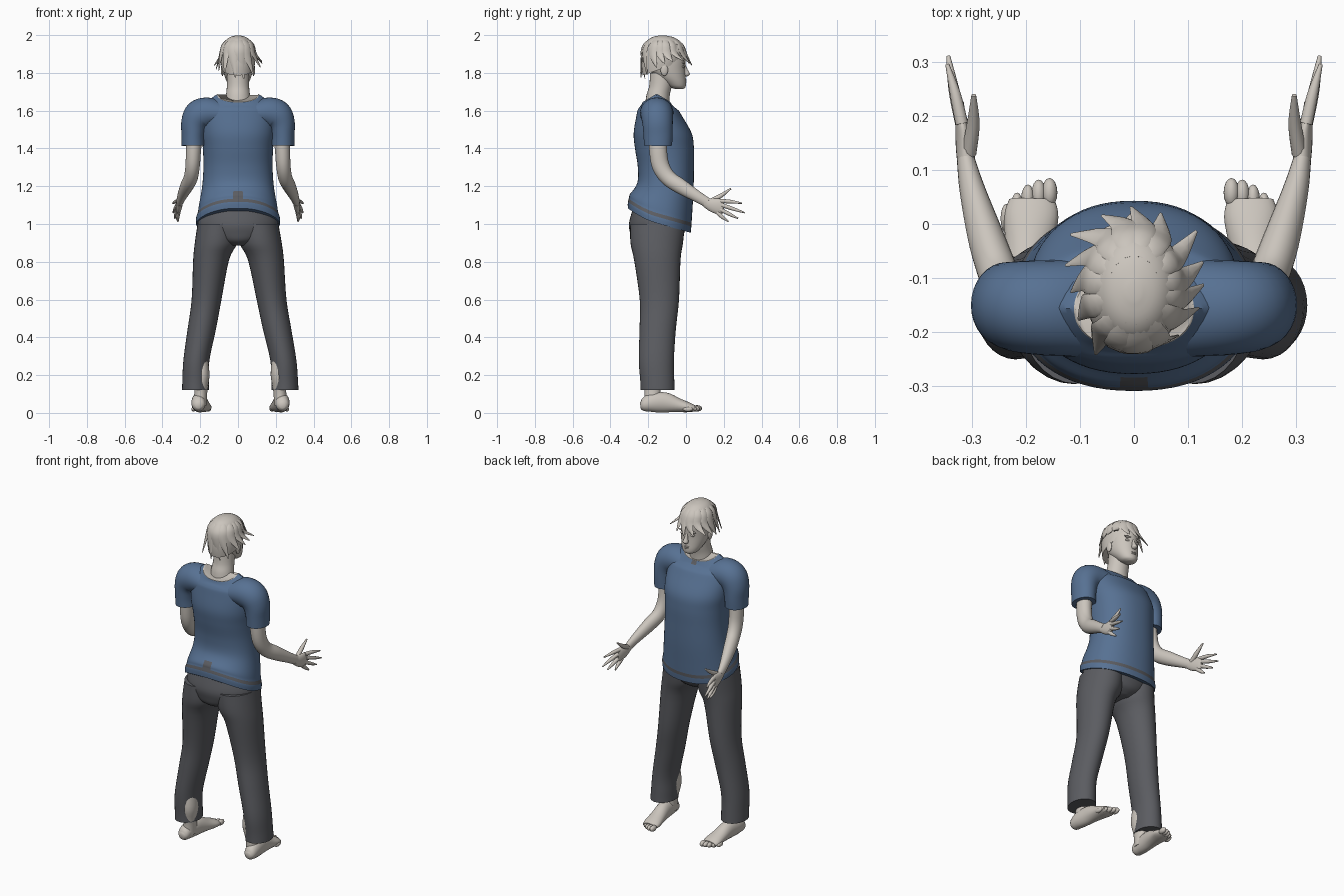
import bpy, bmesh, math
from mathutils import Vector, Matrix

if "Cube" in bpy.data.objects:
    bpy.data.objects.remove(bpy.data.objects["Cube"], do_unlink=True)


def material(name, rgb):
    m = bpy.data.materials.new(name)
    m.use_nodes = True
    m.diffuse_color = (*rgb, 1)
    bsdf = next(n for n in m.node_tree.nodes if n.type == 'BSDF_PRINCIPLED')
    bsdf.inputs["Base Color"].default_value = (*rgb, 1)
    bsdf.inputs["Roughness"].default_value = 0.8
    return m


SKIN = material("pale skin", (0.60, 0.56, 0.51))
BLUE = material("blue cloth", (0.095, 0.165, 0.29))
GREY = material("charcoal cloth", (0.105, 0.108, 0.12))
PARTS = []


def finish(name, bm, mats):
    me = bpy.data.meshes.new(name)
    bm.to_mesh(me)
    bm.free()
    ob = bpy.data.objects.new(name, me)
    bpy.context.collection.objects.link(ob)
    for m in mats:
        me.materials.append(m)
    PARTS.append(ob)


def smooth_path(pts, sub):
    """Catmull-Rom through the sections (x, y, z, radius_u, radius_v)."""
    out = []
    for i in range(len(pts) - 1):
        p = [pts[max(0, min(len(pts) - 1, i + k))] for k in (-1, 0, 1, 2)]
        for j in range(sub):
            t = j / sub
            out.append([0.5 * (2 * b + (c - a) * t + (2 * a - 5 * b + 4 * c - d) * t * t
                               + (3 * b - a - 3 * c + d) * t ** 3) for a, b, c, d in zip(*p)])
    return out + [list(pts[-1])]


def loft(name, pts, mats, ref=(1, 0, 0), n=24, sub=4, upright=False, e=1.0, warp=None, paint=None):
    """Skin elliptical sections along a path, capped at both ends."""
    secs = smooth_path(pts, sub)
    cen = [Vector(s[:3]) for s in secs]
    bm = bmesh.new()
    rings = []
    for i, s in enumerate(secs):
        t = Vector((0, 0, 1)) if upright else \
            (cen[min(i + 1, len(cen) - 1)] - cen[max(i - 1, 0)]).normalized()
        u = Vector(ref)
        u = (u - t * u.dot(t)).normalized()
        v = t.cross(u)
        ring = []
        for k in range(n):
            a = 2 * math.pi * k / n
            c, d = math.cos(a), math.sin(a)
            c, d = (math.copysign(abs(q) ** e, q) for q in (c, d))
            ring.append(bm.verts.new(cen[i] + u * c * max(s[3], .002) + v * d * max(s[4], .002)))
        rings.append(ring)
    for a, b in zip(rings, rings[1:]):
        for k in range(n):
            bm.faces.new((a[k], a[(k + 1) % n], b[(k + 1) % n], b[k]))
    bm.faces.new(rings[0][::-1])
    bm.faces.new(rings[-1])
    if paint:
        for f in bm.faces:
            f.material_index = paint(f.calc_center_median())
    if warp:
        for vert in bm.verts:
            vert.co.z = warp(vert.co.copy())
    finish(name, bm, mats)


def ball(name, loc, size, mat, turn=0):
    bm = bmesh.new()
    bmesh.ops.create_uvsphere(bm, u_segments=16, v_segments=10, radius=1, matrix=Matrix.Translation(loc)
                              @ Matrix.Rotation(turn, 4, 'X') @ Matrix.Diagonal((*size, 1)))
    finish(name, bm, [mat])


def span(z, rx, back, front):
    """Body section from half width and back/front depth."""
    return (0, (back + front) / 2, z, rx, (front - back) / 2)


# Shirt body: hem sloping down to the front, dipped collar
def shirt_warp(p):
    f = max(0, min(1, (1.28 - p.z) / 0.22))
    z = p.z - 0.28 * f * (p.y + 0.14)
    z += f * 0.035 * max(0, -(p.y + 0.15) / 0.155) ** 2
    g = max(0, min(1, (p.z - 1.6) / 0.09))
    return z - g * 0.045 * min(1.1, abs(p.y + 0.155) / 0.075)


def shirt_paint(p):
    if p.z > 1.689:
        return 2
    band = 1.035 < p.z < 1.056
    back_patch = p.y < -0.15 and abs(p.x) < 0.032 and 1.05 < p.z < 1.125
    placket = p.y > -0.11 and abs(p.x) < 0.009 and p.z > 1.56
    return 1 if band or back_patch or placket else 0


loft("shirt_body", [span(1.0, .222, -.308, .025), span(1.03, .222, -.308, .028), span(1.06, .213, -.302, .03),
                    span(1.1, .207, -.295, .033), span(1.2, .19, -.258, .04), span(1.3, .183, -.255, .042),
                    span(1.4, .186, -.27, .042), span(1.48, .195, -.277, .03), span(1.57, .195, -.263, -.02),
                    span(1.63, .175, -.25, -.055), span(1.67, .135, -.235, -.075), span(1.69, .108, -.23, -.085)],
     [BLUE, GREY, SKIN], n=64, sub=6, upright=True, e=0.9, warp=shirt_warp, paint=shirt_paint)


# Trousers: the stance leans slightly to +x towards the feet
def lean(z):
    return 0.012 * (1 - z) / 0.87


loft("trouser_seat", [span(.885, .05, -.24, -.07), span(.91, .13, -.28, -.03), span(.95, .195, -.295, -.01),
                      span(1.0, .214, -.302, .003), span(1.07, .2, -.285, .01)], [GREY], n=40, upright=True)

LEG = [(.237, -.15, .12, .071, .09), (.236, -.152, .17, .07, .09), (.23, -.157, .28, .069, .093),
       (.2, -.15, .44, .075, .096), (.172, -.141, .6, .079, .104), (.145, -.152, .81, .095, .123),
       (.118, -.155, .9, .112, .139), (.108, -.15, 1.0, .106, .145)]
ARM = [(.225, -.15, 1.52, .042, .048), (.235, -.148, 1.4, .04, .047), (.24, -.135, 1.31, .038, .046),
       (.25, -.095, 1.245, .037, .042), (.272, -.03, 1.2, .034, .04), (.298, .06, 1.145, .024, .03),
       (.31, .115, 1.112, .017, .026)]
FINGERS = {"index": ((.318, .185, 1.122), (.33, .24, 1.118), (.345, .295, 1.11)),
           "middle": ((.32, .19, 1.1), (.333, .25, 1.08), (.343, .31, 1.06)),
           "ring": ((.318, .18, 1.078), (.328, .23, 1.052), (.335, .275, 1.03)),
           "little": ((.315, .165, 1.062), (.32, .195, 1.035), (.318, .225, 1.013)),
           "thumb": ((.305, .13, 1.12), (.297, .185, 1.15), (.296, .238, 1.188))}

for side, s in (("left", 1), ("right", -1)):
    def flip(pts, shear=False):
        return [(s * p[0] + (lean(p[2]) if shear else 0), *p[1:]) for p in pts]

    loft(side + "_trouser_leg", flip(LEG, True), [GREY], n=32, upright=True)

    # Sleeve and arm
    loft(side + "_sleeve", flip([(.1, -.155, 1.585, .09, .07), (.16, -.155, 1.588, .088, .082),
                                 (.205, -.153, 1.572, .085, .085), (.23, -.15, 1.53, .08, .072),
                                 (.237, -.148, 1.47, .077, .062), (.237, -.148, 1.415, .074, .061)]),
         [BLUE], ref=(0, 1, 0), n=32)
    loft(side + "_arm", flip(ARM), [SKIN])

    # Hand with the palm turned inward and the thumb up
    loft(side + "_palm", flip([(.309, .1, 1.115, .016, .024), (.312, .14, 1.1, .017, .036),
                               (.316, .175, 1.093, .014, .041), (.32, .2, 1.093, .009, .034)]), [SKIN])
    for finger, path in FINGERS.items():
        r = .0125 if finger == "thumb" else .0105
        loft(f"{side}_{finger}_finger", flip([(*p, r * k, r * k) for p, k in zip(path, (1.1, .95, .35))]),
             [SKIN], n=10)

    # Lower leg, foot and toes
    loft(side + "_calf", flip([(.215, -.175, .04, .036, .046), (.208, -.178, .12, .034, .043),
                               (.2, -.183, .2, .038, .053), (.205, -.18, .29, .035, .05)], True),
         [SKIN], upright=True)
    loft(side + "_foot", flip([(.222, -.242, .04, .016, .016), (.222, -.225, .042, .033, .034),
                               (.221, -.18, .054, .039, .05), (.215, -.11, .055, .04, .053),
                               (.208, -.04, .04, .045, .037), (.203, .015, .029, .05, .026),
                               (.202, .045, .024, .042, .017)], True), [SKIN])
    for i in range(5):
        ball(f"{side}_toe_{i + 1}", (s * (.168 + .02 * i) + .012, .058 - .003 * i * i, .024 - .001 * i),
             (.0145 - .001 * i, .027, .017 - .001 * i), SKIN)

    # Ear and eye
    ball(side + "_ear", (s * .082, -.115, 1.815), (.009, .02, .031), SKIN)
    ball(side + "_eye", (s * .032, -.015, 1.833), (.016, .008, .007), SKIN)
    ball(side + "_brow", (s * .033, -.012, 1.853), (.024, .01, .006), SKIN)

# Neck and head
loft("neck", [(0, -.155, 1.6, .075, .065), (0, -.148, 1.68, .064, .062), (0, -.135, 1.73, .059, .06),
              (0, -.125, 1.8, .058, .065)], [SKIN], upright=True)
loft("head", [(0, -.035, 1.714, .02, .02), (0, -.045, 1.725, .042, .042), (0, -.06, 1.748, .057, .06),
              (0, -.082, 1.78, .07, .08), (0, -.1, 1.82, .079, .096), (0, -.11, 1.865, .083, .108),
              (0, -.115, 1.91, .081, .11), (0, -.118, 1.95, .067, .09), (0, -.12, 1.978, .03, .045)],
     [SKIN], n=32, upright=True)
loft("nose", [(0, -.01, 1.845, .006, .006), (0, -.002, 1.815, .01, .012), (0, .004, 1.793, .016, .017),
              (0, -.002, 1.782, .009, .01)], [SKIN], n=12, upright=True)
for label, z in (("upper", 1.762), ("lower", 1.752)):
    ball(label + "_lip", (0, -.01, z), (.022, .013, .006), SKIN)

# Hair cap, lower at the nape
loft("hair_cap", [(0, -.123, 1.825, .086, .106), (0, -.12, 1.87, .092, .116), (0, -.117, 1.92, .09, .114),
                  (0, -.12, 1.965, .07, .09), (0, -.123, 1.988, .045, .058), (0, -.125, 1.998, .012, .016)],
     [SKIN], n=32, upright=True,
     warp=lambda p: p.z + .35 * (p.y + .12) * max(0, min(1, (1.93 - p.z) / .1)))

# Swept locks: heading in degrees, tip radius, tip height, half width
LOCKS = [(8, .135, 1.86, .022), (30, .155, 1.865, .02), (58, .145, 1.85, .022), (80, .148, 1.84, .022),
         (102, .145, 1.85, .024), (128, .152, 1.855, .022), (150, .132, 1.84, .022), (172, .116, 1.82, .024),
         (198, .118, 1.81, .022), (228, .142, 1.8, .022), (252, .122, 1.775, .026), (275, .105, 1.77, .026),
         (300, .12, 1.79, .024), (330, .125, 1.83, .022), (350, .128, 1.85, .02)]
for i, (deg, r, z, w) in enumerate(LOCKS):
    a = math.radians(deg)
    c, d = math.cos(a), math.sin(a)
    swirl = math.radians(deg + 12)
    path = [(.045 * c, -.122 + .06 * d, 1.982, w * .6, .005), (.08 * c, -.12 + .1 * d, 1.95, w, .006),
            (.094 * c, -.117 + .118 * d, 1.9, w, .006),
            (r * math.cos(swirl), -.117 + r * math.sin(swirl), z, .003, .002)]
    loft(f"hair_lock_{i + 1}", path, [SKIN], ref=(-d, c, 0), n=8, sub=3)

# Smooth shading with crisp hems
bpy.ops.object.select_all(action='DESELECT')
for ob in PARTS:
    ob.select_set(True)
bpy.context.view_layer.objects.active = PARTS[0]
bpy.ops.object.shade_smooth_by_angle(angle=math.radians(45))
